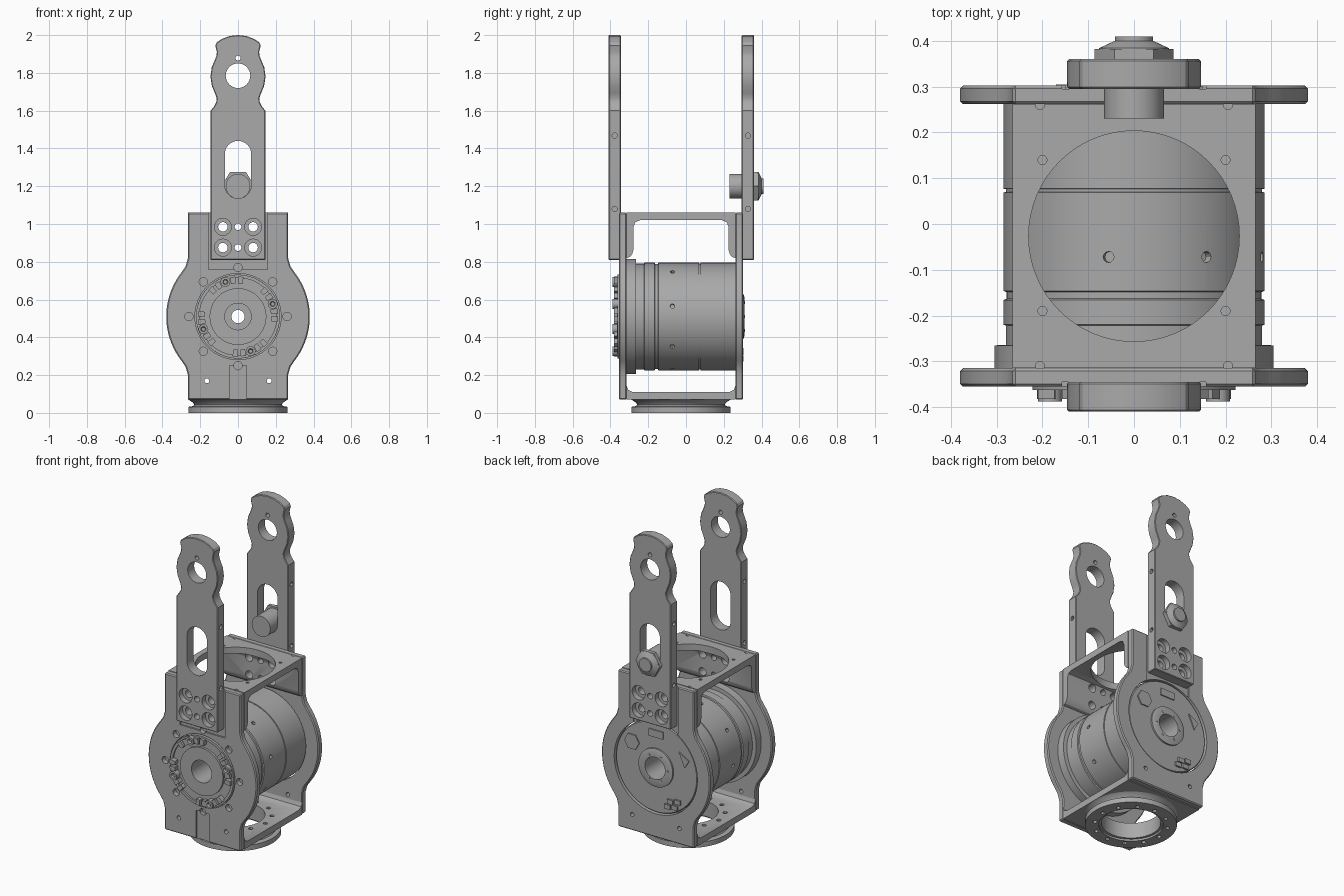
import bpy, bmesh, math
from mathutils import Matrix

cube = bpy.data.objects.get("Cube")
if cube:
    bpy.data.objects.remove(cube)

metal = bpy.data.materials.new("machined grey")
metal.use_nodes = True
metal.diffuse_color = (0.40, 0.40, 0.40, 1)
metal.node_tree.nodes["Principled BSDF"].inputs["Base Color"].default_value = (0.40, 0.40, 0.40, 1)

AXIS_Z = 0.51      # motor axis height
MID_Y = -0.0265    # centre of the frame in y
BOLT_Z = 1.2
ARM_HOLES = [(x, z) for x in (-0.08, 0.08) for z in (0.875, 0.985)]


def place(u, v, t, axis):
    return {"x": (t, u, v), "y": (u, t, v), "z": (u, v, t)}[axis]


def prism(bm, pts, axis, a, b):
    """Extrude a 2D outline along an axis from a to b."""
    lo, hi = ([bm.verts.new(place(u, v, t, axis)) for u, v in pts] for t in (a, b))
    bm.faces.new(lo)
    bm.faces.new(hi)
    for i in range(len(pts)):
        j = (i + 1) % len(pts)
        bm.faces.new((lo[i], lo[j], hi[j], hi[i]))


def box(bm, u0, u1, v0, v1, axis, a, b):
    prism(bm, [(u0, v0), (u1, v0), (u1, v1), (u0, v1)], axis, a, b)


def lathe(bm, profile, axis, cu=0, cv=0, n=64):
    """Revolve a closed (radius, position) profile about an axis."""
    rings = []
    for r, t in profile:
        rings.append([bm.verts.new(place(cu + r * math.cos(k * math.tau / n),
                                         cv + r * math.sin(k * math.tau / n), t, axis))
                      for k in range(n if r else 1)])
    for i, lo in enumerate(rings):
        hi = rings[(i + 1) % len(rings)]
        for k in range(n):
            quad = [lo[k % len(lo)], lo[(k + 1) % len(lo)], hi[(k + 1) % len(hi)], hi[k % len(hi)]]
            face = list(dict.fromkeys(quad))
            if len(face) > 2:
                bm.faces.new(face)


def rod(bm, r, axis, a, b, cu=0, cv=0, n=20):
    prism(bm, circle(r, cu, cv, n), axis, a, b)


def circle(r, cu=0, cv=0, n=20, start=0, sweep=math.tau):
    return [(cu + r * math.cos(start + sweep * k / n), cv + r * math.sin(start + sweep * k / n))
            for k in range(n)]


def polar(r, deg, cv=AXIS_Z):
    return r * math.cos(math.radians(deg)), cv + r * math.sin(math.radians(deg))


def to_object(name, bm):
    bmesh.ops.recalc_face_normals(bm, faces=bm.faces[:])
    mesh = bpy.data.meshes.new(name)
    bm.to_mesh(mesh)
    bm.free()
    obj = bpy.data.objects.new(name, mesh)
    bpy.context.collection.objects.link(obj)
    return obj


def make(name, bm, cutters=(), bevel=0):
    """Finish a part: bevel, cut, shade."""
    obj = to_object(name, bm)
    obj.data.materials.append(metal)
    if bevel:
        mod = obj.modifiers.new("bevel", "BEVEL")
        mod.width, mod.segments, mod.limit_method = bevel, 1, "ANGLE"
        mod.angle_limit = math.radians(50)
    tools = []
    for cut in cutters:
        tool = to_object("cutter", cut)
        tool.hide_render = True
        mod = obj.modifiers.new("cut", "BOOLEAN")
        mod.operation, mod.object, mod.solver = "DIFFERENCE", tool, "EXACT"
        tools.append(tool)
    bpy.ops.object.select_all(action="DESELECT")
    bpy.context.view_layer.objects.active = obj
    obj.select_set(True)
    for mod in list(obj.modifiers):
        bpy.ops.object.modifier_apply(modifier=mod.name)
    for tool in tools:
        bpy.data.objects.remove(tool)
    bpy.ops.object.shade_smooth_by_angle(angle=math.radians(30))
    return obj


def mirrored(half, centre=0):
    return half + [(2 * centre - u, v) for u, v in reversed(half) if abs(u - centre) > 1e-6]


# Side plates of the frame, a rectangle with a round bulge
plate = mirrored([(0.265, 0.07), (0.265, 0.2), (0.278, 0.245)]
                 + circle(0.38, 0, AXIS_Z, 20, math.radians(-38), math.radians(80))
                 + [(0.278, 0.775), (0.265, 0.82), (0.265, 1.06)])
for name, y0, y1, hub in (("front_plate", -0.355, -0.315, 0.228), ("back_plate", 0.262, 0.302, 0.291)):
    bm, grooves, holes = bmesh.new(), bmesh.new(), bmesh.new()
    prism(bm, plate, "y", y0, y1)
    front = y0 < 0
    face = y0 if front else y1
    inner = y0 + 0.01 if front else y1 - 0.007
    outer = face + (-0.05 if front else 0.05)
    box(grooves, -0.157, 0.157, 0.76, 1.1, "y", inner, outer)
    if front:
        box(grooves, -0.045, 0.045, 0.03, 0.25, "y", inner, outer)
        for k in range(8):
            rod(holes, 0.022, "y", y0 - 0.1, y0 + 0.03, *polar(0.26, 45 * k))
    rod(holes, hub, "y", y0 - 0.1, y1 + 0.1, 0, AXIS_Z, 64)
    for x, z in ARM_HOLES:
        rod(holes, 0.025, "y", y0 - 0.1, y1 + 0.1, x, z)
    for x, z, r in ((0, 0.875, 0.018), (0, 0.985, 0.018), (-0.165, 0.17, 0.013), (0.165, 0.17, 0.013)):
        rod(holes, r, "y", y0 - 0.1, y1 + 0.1, x, z)
    make(name, bm, [grooves, holes], 0.006)

# Top bridge with thick shoulders and a large round opening
bm, opening, holes = bmesh.new(), bmesh.new(), bmesh.new()
prism(bm, mirrored([(0.262, 1.06), (0.262, 0.82), (0.245, 0.825), (0.232, 0.84), (0.225, 0.865),
                    (0.225, 0.985), (0.215, 1.01), (0.19, 1.02)], MID_Y), "x", -0.265, 0.265)
rod(opening, 0.23, "z", 0.95, 1.2, 0, MID_Y, 64)
for s in (-1, 1):
    for x, y in ((0.205, 0.26), (0.2, 0.14), (0.2, -0.19), (0.205, -0.31)):
        rod(opening, 0.01, "z", 1.03, 1.2, s * x, y, 12)
for x, z in ARM_HOLES:
    rod(holes, 0.025, "y", -0.5, 0.5, x, z)
for z in (0.875, 0.985):
    rod(holes, 0.018, "y", -0.5, 0.5, 0, z)
make("top_bridge", bm, [opening, holes])

# Bottom bridge with filleted inner corners
bm, opening = bmesh.new(), bmesh.new()
prism(bm, mirrored([(0.262, 0.07), (0.262, 0.145), (0.253, 0.122), (0.23, 0.11)], MID_Y), "x", -0.265, 0.265)
rod(opening, 0.17, "z", 0, 0.3, 0, MID_Y, 64)
for k in range(12):
    rod(opening, 0.013, "z", 0, 0.3, *polar(0.21, 30 * k, MID_Y), 12)
make("bottom_bridge", bm, [opening])

# Round mounting flange under the frame
bm, holes = bmesh.new(), bmesh.new()
lathe(bm, [(0.17, 0.07), (0.17, 0.012), (0.185, 0.012), (0.185, 0), (0.263, 0), (0.263, 0.032),
           (0.237, 0.036), (0.232, 0.045), (0.24, 0.056), (0.263, 0.07)], "z", 0, MID_Y)
for k in range(12):
    rod(holes, 0.013, "z", -0.1, 0.2, *polar(0.21, 30 * k, MID_Y), 12)
make("base_flange", bm, [holes])

# Motor body: flange, grooved barrel, back cover and bore
bm, holes = bmesh.new(), bmesh.new()
lathe(bm, [(0.07, -0.365), (0.15, -0.365), (0.15, -0.352), (0.222, -0.352), (0.222, -0.318),
           (0.305, -0.318), (0.305, -0.265), (0.28, -0.264), (0.28, -0.222), (0.285, -0.22),
           (0.285, -0.166), (0.278, -0.163), (0.278, -0.149), (0.285, -0.146), (0.285, 0.069),
           (0.28, 0.07), (0.28, 0.076), (0.285, 0.077), (0.285, 0.288), (0.28, 0.294),
           (0.12, 0.294), (0.12, 0.304), (0.1, 0.31), (0.07, 0.31), (0.07, 0.1),
           (0.035, 0.1), (0.035, -0.15), (0.07, -0.15)], "y", 0, AXIS_Z, 96)
for k in range(8):
    spoke = bmesh.new()
    rod(spoke, 0.012, "z", 0.265, 0.33, 0, -0.072, 12)
    turn = Matrix.Translation((0, 0, AXIS_Z)) @ Matrix.Rotation(math.radians(45 * k - 11.25), 4, "Y")
    spoke.transform(turn)
    tmp = bpy.data.meshes.new("spoke")
    spoke.to_mesh(tmp)
    spoke.free()
    holes.from_mesh(tmp)
    bpy.data.meshes.remove(tmp)
make("motor_body", bm, [holes])

# Output hub: rim, clamp blocks and four screws
bm = bmesh.new()
lathe(bm, [(0.205, -0.35), (0.205, -0.363), (0.222, -0.363), (0.222, -0.35)], "y", 0, AXIS_Z)
make("hub_rim", bm)
bm = bmesh.new()
for quarter in range(4):
    for deg in (-24, -12, 12, 24):
        a = 90 * quarter + 20 + deg
        prism(bm, [polar(0.175, a - 4), polar(0.212, a - 4), polar(0.212, a + 4), polar(0.175, a + 4)],
              "y", -0.35, -0.382)
make("hub_clamps", bm)
bm = bmesh.new()
for quarter in range(4):
    x, z = polar(0.195, 90 * quarter + 20)
    lathe(bm, [(0, -0.35), (0.026, -0.35), (0.026, -0.388), (0.014, -0.388), (0.01, -0.375), (0, -0.375)],
          "y", x, z, 16)
make("hub_screws", bm)

# Small features on the motor's back cover
bm = bmesh.new()
prism(bm, circle(0.052, 0.17, AXIS_Z + 0.12, 6), "y", 0.293, 0.301)
box(bm, -0.05, 0.05, 0.7, 0.745, "y", 0.293, 0.301)
prism(bm, [(-0.16, 0.65), (-0.23, 0.61), (-0.2, 0.56)], "y", 0.293, 0.301)
for x, z in ((-0.15, 0.33), (-0.1, 0.32), (-0.13, 0.29), (-0.08, 0.285)):
    box(bm, x - 0.02, x + 0.02, z - 0.014, z + 0.014, "y", 0.293, 0.305)
for k in range(6):
    rod(bm, 0.008, "y", 0.303, 0.312, *polar(0.086, 60 * k), 10)
make("cover_details", bm)

# Two upright arms with shaped heads
arm = mirrored([(0.145, 0.81), (0.145, 1.6), (0.127, 1.622), (0.115, 1.645), (0.113, 1.667),
                (0.122, 1.692), (0.138, 1.73), (0.146, 1.78), (0.139, 1.83), (0.124, 1.865),
                (0.114, 1.89), (0.112, 1.91), (0.12, 1.945), (0.113, 1.961), (0.085, 1.98),
                (0.045, 1.995), (0, 2.0)])
slot = (circle(0.07, 0, 1.37, 16, 0, math.pi) + [(-0.07, 1.37)]
        + circle(0.07, 0, 1.205, 16, math.pi, math.pi) + [(0.07, 1.205)])
for name, outer, inner in (("front_arm", -0.41, -0.345), ("back_arm", 0.36, 0.295)):
    d = 1 if inner > outer else -1
    a, b = outer - d * 0.05, inner + d * 0.05
    bm, holes = bmesh.new(), bmesh.new()
    prism(bm, arm, "y", outer, inner)
    prism(holes, slot, "y", a, b)
    rod(holes, 0.065, "y", a, b, 0, 1.785, 40)
    for z, r in ((1.878, 0.013), (0.875, 0.018), (0.985, 0.018)):
        rod(holes, r, "y", a, b, 0, z, 16)
    for x, z in ARM_HOLES:
        step = outer + d * 0.035
        lathe(holes, [(0, a), (0.045, a), (0.045, step), (0.025, step), (0.025, b), (0, b)], "y", x, z, 24)
    for z in (1.08, 1.468):
        for s in (-1, 1):
            rod(holes, 0.014, "x", s * 0.12, s * 0.2, (outer + inner) / 2, z, 12)
    make(name, bm, [holes], 0.004)

# Plunger in the back arm's slot, with hex nut and domed end
bm = bmesh.new()
lathe(bm, [(0, 0.23), (0.065, 0.23), (0.065, 0.362), (0, 0.362)], "y", 0, BOLT_Z, 32)
make("plunger", bm)
bm = bmesh.new()
rod(bm, 0.086, "y", 0.36, 0.382, 0, BOLT_Z, 6)
make("hex_nut", bm)
bm = bmesh.new()
lathe(bm, [(0, 0.38), (0.076, 0.38), (0.076, 0.384), (0.042, 0.4), (0.042, 0.41), (0, 0.41)], "y", 0, BOLT_Z, 32)
make("plunger_cap", bm)
